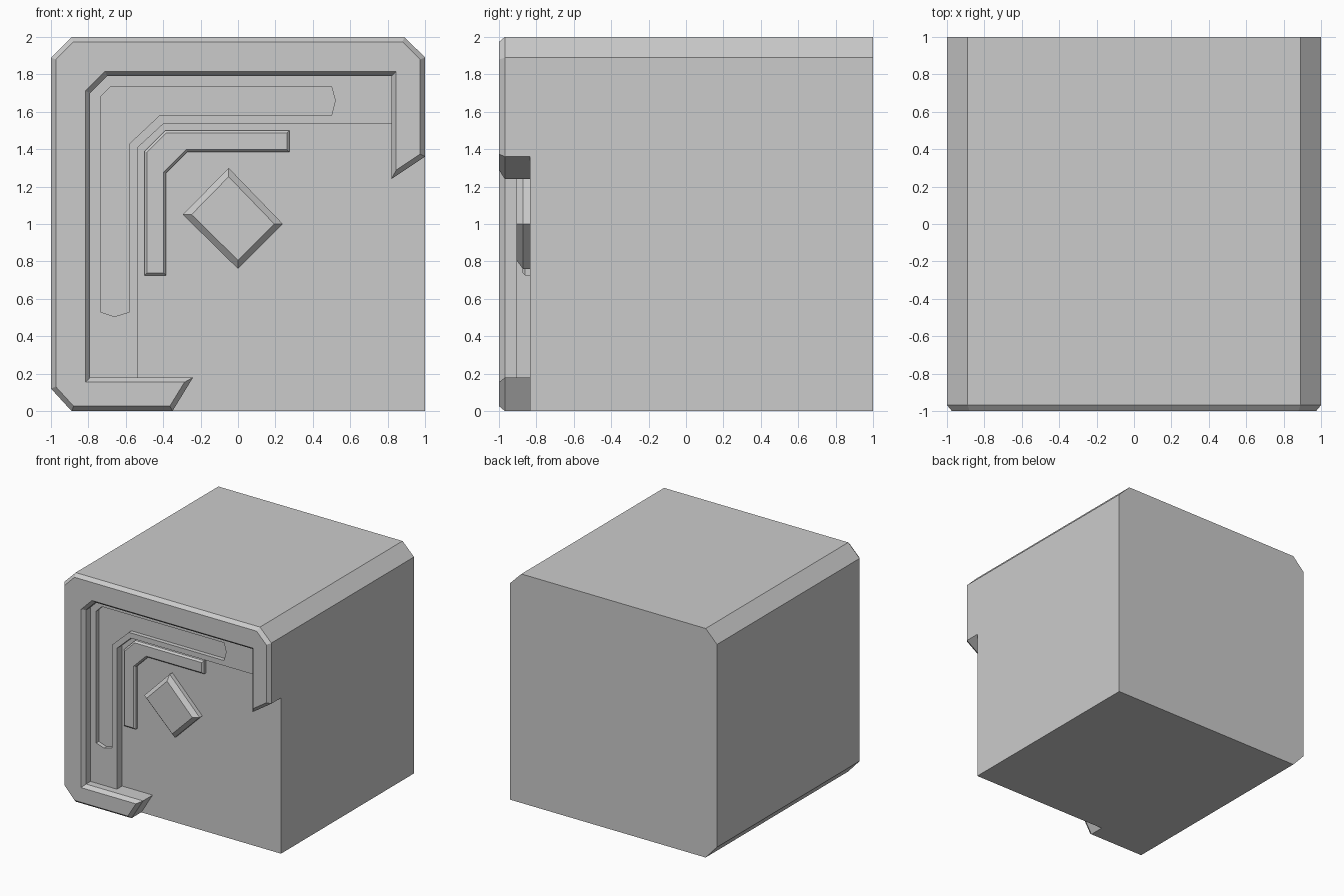
import bpy, bmesh
from mathutils import Vector

if "Cube" in bpy.data.objects:
    bpy.data.objects.remove(bpy.data.objects["Cube"])


def inset(points, d):
    """Mitred inward offset of a counter-clockwise (x, z) outline."""
    out, n = [], len(points)
    for i in range(n):
        p = Vector(points[i])
        a = (p - Vector(points[i - 1])).normalized()
        b = (Vector(points[(i + 1) % n]) - p).normalized()
        na, nb = Vector((-a.y, a.x)), Vector((-b.y, b.x))
        out.append(p + (na + nb) * (d / (1 + na.dot(nb))))
    return out


def plate(name, points, back, front, bevel=0.0, depth=0.0):
    """Extrude an (x, z) outline along y, with an optional chamfered front."""
    area = sum(points[i - 1][0] * p[1] - p[0] * points[i - 1][1] for i, p in enumerate(points))
    pts = points if area > 0 else points[::-1]
    rings = [(pts, back), (pts, front + depth)]
    if bevel:
        rings.append((inset(pts, bevel), front))
    bm = bmesh.new()
    loops = [[bm.verts.new((p[0], y, p[1])) for p in ring] for ring, y in rings]
    n = len(pts)
    for lo, hi in zip(loops, loops[1:]):
        for i in range(n):
            j = (i + 1) % n
            bm.faces.new((lo[i], lo[j], hi[j], hi[i]))
    bm.faces.new(loops[0][::-1])
    bm.faces.new(loops[-1])
    bmesh.ops.recalc_face_normals(bm, faces=bm.faces)
    mesh = bpy.data.meshes.new(name)
    bm.to_mesh(mesh)
    bm.free()
    obj = bpy.data.objects.new(name, mesh)
    bpy.context.collection.objects.link(obj)
    return obj


FACE = -0.835  # y of the recessed front face

# Main block, three long edges chamfered
plate("block_body", [(-0.89, 0), (1, 0), (1, 1.89), (0.89, 2), (-0.89, 2),
                     (-1, 1.89), (-1, 0.12)], 1, FACE)

# Raised C-shaped frame with slanted ends
plate("front_frame", [(-0.89, 0), (-0.35, 0), (-0.24, 0.18), (-0.79, 0.18), (-0.79, 1.70),
                      (-0.70, 1.79), (0.82, 1.79), (0.82, 1.24), (1, 1.36), (1, 1.89),
                      (0.89, 2), (-0.89, 2), (-1, 1.89), (-1, 0.12)], FACE, -1, 0.026, 0.032)

# Stepped band inside the frame, with a shallow groove cut into it
band = plate("inner_band", [(-0.79, 0.18), (-0.535, 0.18), (-0.535, 1.41), (-0.40, 1.535),
                            (0.82, 1.535), (0.82, 1.79), (-0.70, 1.79), (-0.79, 1.70)], FACE, -0.907)
cutter = plate("groove_cutter", [(-0.735, 0.53), (-0.66, 0.505), (-0.58, 0.53), (-0.58, 1.43),
                                 (-0.42, 1.58), (0.50, 1.58), (0.52, 1.66), (0.50, 1.735),
                                 (-0.68, 1.735), (-0.735, 1.68)], -0.87, -1.1)
cutter.hide_render = True
mod = band.modifiers.new("groove", "BOOLEAN")
mod.operation = "DIFFERENCE"
mod.solver = "EXACT"
mod.object = cutter
bpy.context.view_layer.objects.active = band
bpy.ops.object.modifier_apply(modifier=mod.name)
bpy.data.objects.remove(cutter)

# Small raised angle strip
plate("angle_strip", [(-0.50, 0.725), (-0.385, 0.725), (-0.385, 1.27), (-0.27, 1.385), (0.275, 1.385),
                      (0.275, 1.50), (-0.39, 1.50), (-0.50, 1.39)], FACE, -0.875, 0.014, 0.015)

# Raised diamond stud
plate("diamond_stud", [(0, 0.76), (0.24, 1.0), (-0.05, 1.30), (-0.295, 1.05)], FACE, -0.907, 0.033, 0.035)
